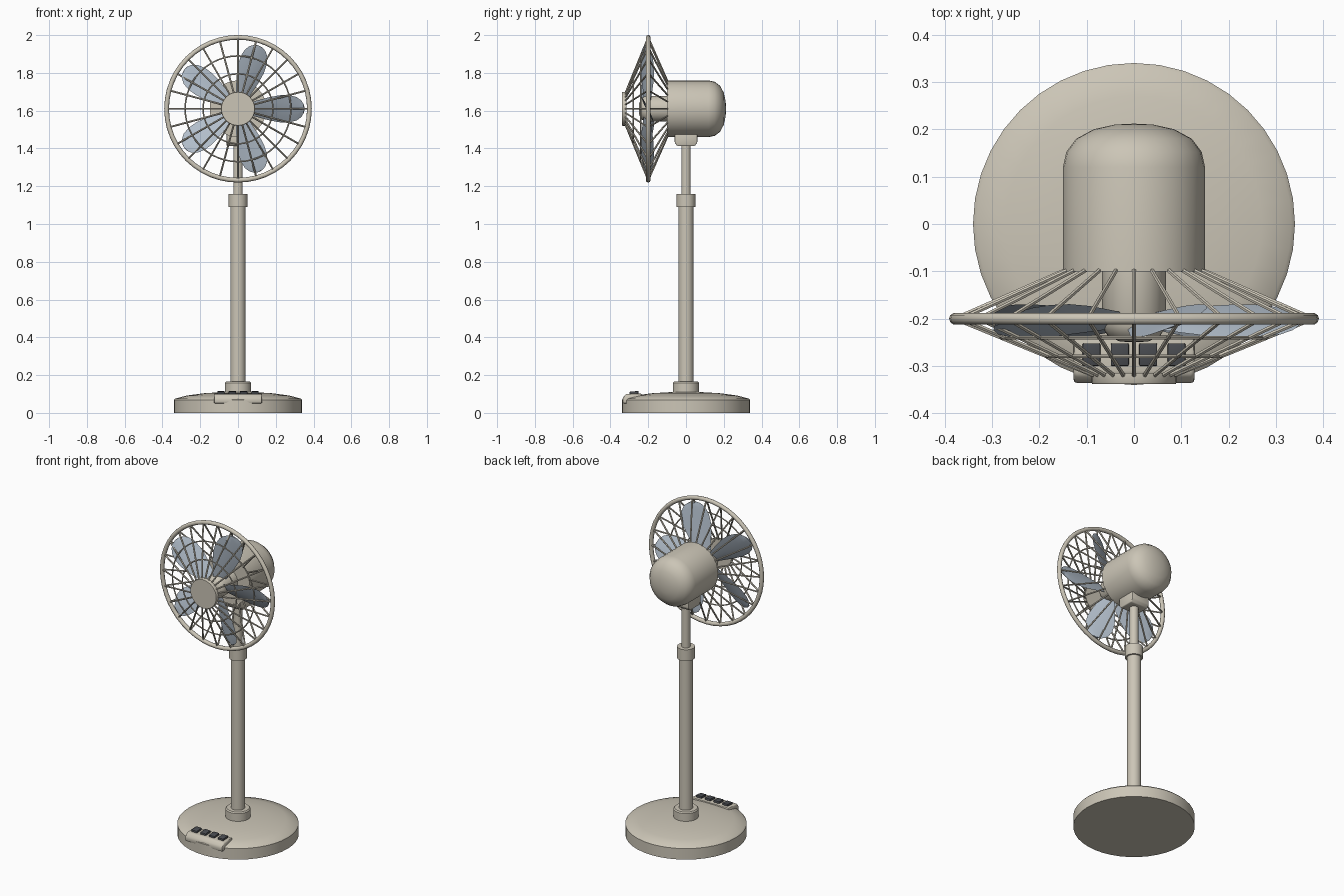
import bpy, bmesh, math
from mathutils import Vector, Matrix

if "Cube" in bpy.data.objects:
    bpy.data.objects.remove(bpy.data.objects["Cube"])

def mat(name, rgb):
    m = bpy.data.materials.new(name)
    m.diffuse_color = (*rgb, 1)
    m.use_nodes = True
    m.node_tree.nodes["Principled BSDF"].inputs["Base Color"].default_value = m.diffuse_color
    return m

CREAM = mat("warm_cream", (0.60, 0.56, 0.47))
BLUE = mat("pale_blue_grey", (0.45, 0.52, 0.60))
DARK = mat("dark_grey", (0.07, 0.075, 0.085))
HEAD_Z, RING_Y, RING_R = 1.61, -0.20, 0.378

def finish(bm, name, material, angle=40):
    bmesh.ops.remove_doubles(bm, verts=bm.verts, dist=1e-5)
    bmesh.ops.recalc_face_normals(bm, faces=bm.faces)
    me = bpy.data.meshes.new(name)
    bm.to_mesh(me)
    bm.free()
    ob = bpy.data.objects.new(name, me)
    bpy.context.collection.objects.link(ob)
    me.materials.append(material)
    bpy.ops.object.select_all(action='DESELECT')
    ob.select_set(True)
    bpy.context.view_layer.objects.active = ob
    bpy.ops.object.shade_smooth_by_angle(angle=math.radians(angle))
    return ob

def revolve(bm, profile, n, along_y=False, closed=False):
    """Spin (radius, height) points round z, or round the fan axis (height = y)."""
    def pt(r, h, a):
        c, s = r * math.cos(a), r * math.sin(a)
        return Vector((c, h, HEAD_Z + s)) if along_y else Vector((c, s, h))
    rows = []
    for r, h in profile:
        if r == 0:
            rows.append([bm.verts.new(pt(0, h, 0))] * n)
        else:
            rows.append([bm.verts.new(pt(r, h, 2 * math.pi * i / n)) for i in range(n)])
    pairs = list(zip(rows, rows[1:])) + ([(rows[-1], rows[0])] if closed else [])
    for a, b in pairs:
        for i in range(n):
            j = (i + 1) % n
            vs = list(dict.fromkeys((a[i], a[j], b[j], b[i])))
            if len(vs) > 2:
                bm.faces.new(vs)

def lathe(name, profile, n=24, along_y=False, material=CREAM):
    bm = bmesh.new()
    revolve(bm, profile, n, along_y)
    return finish(bm, name, material)

def hoop(bm, R, y, r, n=48, sides=8):
    prof = [(R + r * math.cos(2 * math.pi * k / sides), y + r * math.sin(2 * math.pi * k / sides))
            for k in range(sides)]
    revolve(bm, prof, n, True, True)

def rod(bm, p, q, r):
    d = q - p
    m = Matrix.Translation((p + q) / 2) @ d.to_track_quat('Z', 'Y').to_matrix().to_4x4()
    bmesh.ops.create_cone(bm, cap_ends=True, segments=6, radius1=r, radius2=r, depth=d.length, matrix=m)

def extrude_x(name, outline, x0, x1, bevel, material=CREAM):
    """Side outline of (y, z) points, extruded along x."""
    bm = bmesh.new()
    f = bm.faces.new([bm.verts.new((x0, y, z)) for y, z in outline])
    g = bmesh.ops.extrude_face_region(bm, geom=[f])
    bmesh.ops.translate(bm, vec=(x1 - x0, 0, 0),
                        verts=[v for v in g['geom'] if isinstance(v, bmesh.types.BMVert)])
    bmesh.ops.bevel(bm, geom=bm.edges[:], offset=bevel, segments=2, affect='EDGES', profile=0.5)
    return finish(bm, name, material)

# stand
lathe("base", [(0, 0), (0.34, 0), (0.34, 0.068), (0.332, 0.076), (0.27, 0.092),
               (0.18, 0.104), (0.08, 0.11), (0, 0.11)], 40)
lathe("base_collar", [(0, 0.09), (0.07, 0.09), (0.07, 0.158), (0.064, 0.165), (0, 0.165)])
lathe("lower_pole", [(0, 0.15), (0.04, 0.15), (0.04, 1.12), (0, 1.12)])
lathe("height_clamp", [(0, 1.09), (0.05, 1.09), (0.05, 1.16), (0, 1.16)])
lathe("upper_pole", [(0, 1.12), (0.025, 1.12), (0.025, 1.45), (0, 1.45)], 20)
extrude_x("neck_bracket", [(-0.06, 1.49), (-0.06, 1.43), (-0.045, 1.412), (0.045, 1.412),
                           (0.06, 1.43), (0.06, 1.49)], -0.06, 0.06, 0.005)

# control panel and buttons
extrude_x("control_panel", [(-0.336, 0.05), (-0.336, 0.078), (-0.318, 0.1), (-0.235, 0.104),
                            (-0.235, 0.05)], -0.128, 0.128, 0.008)
for i in range(4):
    x = -0.09 + 0.06 * i
    extrude_x(f"button_{i + 1}", [(-0.3, 0.098), (-0.3, 0.112), (-0.252, 0.116), (-0.252, 0.098)],
              x - 0.019, x + 0.019, 0.003, DARK)

# motor housing, hub and front cap
lathe("motor_housing", [(0, -0.1), (0.15, -0.1), (0.15, 0.12), (0.143, 0.152), (0.122, 0.18),
                        (0.085, 0.2), (0.04, 0.21), (0, 0.212)], 32, True)
lathe("blade_hub", [(0, -0.09), (0.068, -0.09), (0.068, -0.215), (0.055, -0.237),
                    (0.03, -0.248), (0, -0.25)], 24, True)
lathe("grille_cap", [(0, -0.338), (0.088, -0.338), (0.09, -0.335), (0.09, -0.315), (0, -0.315)], 32, True)

# wire guard
bm = bmesh.new()
hoop(bm, RING_R, RING_Y, 0.0125, 48, 10)
finish(bm, "guard_rim", CREAM)
bm = bmesh.new()
for R in (0.185, 0.28):
    hoop(bm, R, -0.32 + (R - 0.085) / (RING_R - 0.085) * 0.12, 0.004, 48, 6)
finish(bm, "guard_hoops", CREAM)
for name, r0, y0 in (("front_spokes", 0.08, -0.322), ("rear_spokes", 0.146, -0.098)):
    bm = bmesh.new()
    for i in range(24):
        a = 2 * math.pi * i / 24
        d = Vector((math.cos(a), 0, math.sin(a)))
        c = Vector((0, 0, HEAD_Z))
        rod(bm, c + d * r0 + Vector((0, y0, 0)), c + d * RING_R + Vector((0, RING_Y, 0)), 0.005)
    finish(bm, name, CREAM)

# five pitched blades: (radius, half width) stations, thin oval section
stations = [(0.05, 0.035), (0.10, 0.05), (0.16, 0.068), (0.22, 0.08), (0.27, 0.08),
            (0.31, 0.068), (0.335, 0.048), (0.348, 0.025), (0.352, 0.006)]
section = [(-1, 0), (-0.5, -0.004), (0, -0.005), (0.5, -0.004), (1, 0), (0.5, 0.004), (0, 0.005), (-0.5, 0.004)]
for b in range(5):
    bm = bmesh.new()
    rows = []
    for r, w in stations:
        p = math.radians(32 - 25 * r)
        rows.append([bm.verts.new((r, -u * w * math.sin(p) + t * math.cos(p),
                                   u * w * math.cos(p) + t * math.sin(p))) for u, t in section])
    for a, c in zip(rows, rows[1:]):
        for i in range(8):
            j = (i + 1) % 8
            bm.faces.new((a[i], a[j], c[j], c[i]))
    bm.faces.new(rows[0])
    bm.faces.new(rows[-1])
    bm.transform(Matrix.Translation((0, -0.205, HEAD_Z)) @ Matrix.Rotation(-math.radians(72 * b), 4, 'Y'))
    finish(bm, f"blade_{b + 1}", BLUE)
